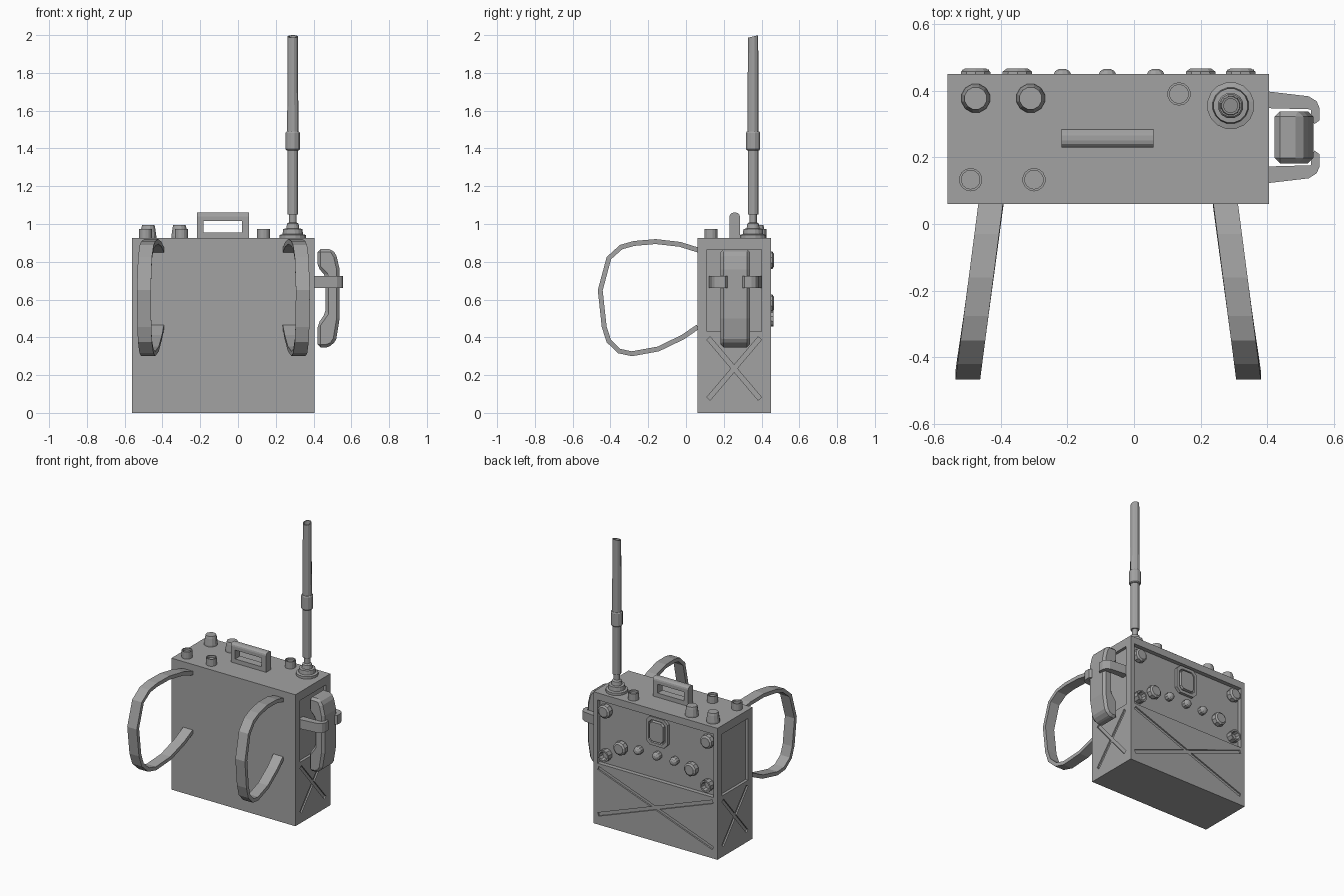
import bpy, bmesh, math
from mathutils import Vector, Matrix

if "Cube" in bpy.data.objects:
    bpy.data.objects.remove(bpy.data.objects["Cube"])

grey = bpy.data.materials.new("mid_grey")
grey.diffuse_color = (0.36, 0.36, 0.36, 1)
grey.use_nodes = True
grey.node_tree.nodes["Principled BSDF"].inputs["Base Color"].default_value = grey.diffuse_color
CX, CY = -0.0775, 0.255          # body centre


def finish(name, bm):
    bmesh.ops.recalc_face_normals(bm, faces=bm.faces)
    me = bpy.data.meshes.new(name)
    bm.to_mesh(me)
    bm.free()
    me.materials.append(grey)
    ob = bpy.data.objects.new(name, me)
    bpy.context.collection.objects.link(ob)
    return ob


def box(name, lo, hi, rot=None):
    lo, hi = Vector(lo), Vector(hi)
    bm = bmesh.new()
    bmesh.ops.create_cube(bm, size=1)
    bmesh.ops.scale(bm, vec=hi - lo, verts=bm.verts)
    if rot:
        bmesh.ops.transform(bm, matrix=rot, verts=bm.verts)
    bmesh.ops.translate(bm, vec=(lo + hi) / 2, verts=bm.verts)
    return finish(name, bm)


def loft(name, rings, caps=True):
    bm = bmesh.new()
    vs = [[bm.verts.new(p) for p in r] for r in rings]
    n = len(vs[0])
    for a, b in zip(vs, vs[1:]):
        for i in range(n):
            bm.faces.new((a[i], a[(i + 1) % n], b[(i + 1) % n], b[i]))
    if caps:
        bm.faces.new(vs[0])
        bm.faces.new(vs[-1])
    return finish(name, bm)


def lathe(name, loc, profile, seg=12, back=False):
    """Turned part along +z, or along +y when back is set."""
    rings = []
    for r, h in profile:
        ring = []
        for i in range(seg):
            a = 2 * math.pi * (i + 0.5) / seg
            c, s = r * math.cos(a), r * math.sin(a)
            ring.append(Vector(loc) + Vector((c, h, s) if back else (c, s, h)))
        rings.append(ring)
    return loft(name, rings)


def bevel(ob, width, segments=1):
    m = ob.modifiers.new("bevel", 'BEVEL')
    m.width, m.segments, m.limit_method = width, segments, 'ANGLE'


def cut(ob, cutter):
    m = ob.modifiers.new("cut", 'BOOLEAN')
    m.operation, m.solver, m.object = 'DIFFERENCE', 'EXACT', cutter
    bpy.context.view_layer.objects.active = ob
    bpy.ops.object.modifier_apply(modifier=m.name)
    bpy.data.objects.remove(cutter)


# Case with recessed upper panels and crossed grooves below
case = box("case", (-0.56, 0.06, 0), (0.405, 0.45, 0.925))
cut(case, box("cutter", (-0.53, 0.42, 0.43), (0.375, 0.6, 0.875)))
for x in (-0.56, 0.405):
    cut(case, box("cutter", (x - 0.02, 0.11, 0.43), (x + 0.02, 0.4, 0.865)))
for s in (1, -1):
    rot = Matrix.Rotation(s * math.atan2(0.33, 0.9), 4, 'Y')
    cut(case, box("cutter", (CX - 0.475, 0.44, 0.223), (CX + 0.475, 0.46, 0.247), rot))
    rot = Matrix.Rotation(s * math.atan2(0.33, 0.28), 4, 'X')
    for x in (-0.56, 0.405):
        cut(case, box("cutter", (x - 0.01, CY - 0.21, 0.223), (x + 0.01, CY + 0.21, 0.247), rot))

# Knobs and sockets on the back panel
big = [(0.042, 0), (0.048, 0.012), (0.046, 0.038), (0.034, 0.047)]
small = [(0.028, 0), (0.028, 0.03), (0.022, 0.04), (0.01, 0.046)]
socket = [(0.04, 0), (0.042, 0.045), (0.031, 0.045), (0.027, 0.012)]
for i, (x, z) in enumerate([(0.32, 0.808), (-0.475, 0.808), (0.2, 0.58), (-0.35, 0.58)]):
    lathe(f"panel_knob_{i}", (x, 0.419, z), big, 10, True)
for i, x in enumerate((0.065, -0.08, -0.215)):
    lathe(f"panel_button_{i}", (x, 0.419, 0.598), small, 10, True)
for i, x in enumerate((0.32, -0.475)):
    lathe(f"panel_socket_{i}", (x, 0.419, 0.498), socket, 10, True)


# Gauge with a clipped-corner rim and raised screen
def octagon(w, h, c, y):
    pts = [(w, h - c), (w - c, h), (c - w, h), (-w, h - c),
           (-w, c - h), (c - w, -h), (w - c, -h), (w, c - h)]
    return [(-0.08 + a, y, 0.765 + b) for a, b in pts]


loft("gauge", [octagon(0.085, 0.1, 0.03, 0.419), octagon(0.085, 0.1, 0.03, 0.44),
               octagon(0.064, 0.079, 0.022, 0.44), octagon(0.06, 0.075, 0.02, 0.428),
               octagon(0.056, 0.071, 0.02, 0.428), octagon(0.052, 0.067, 0.018, 0.446)])

# Knobs and sockets on the lid
for i, x in enumerate((-0.475, -0.31)):
    lathe(f"lid_knob_{i}", (x, 0.377, 0.924),
          [(0.044, 0), (0.044, 0.012), (0.038, 0.055), (0.034, 0.07)], 12)
for i, (x, y) in enumerate([(0.135, 0.39), (-0.49, 0.133), (-0.3, 0.133)]):
    lathe(f"lid_socket_{i}", (x, y, 0.924),
          [(0.035, 0), (0.035, 0.05), (0.028, 0.05), (0.028, 0.035)], 14)

# Carry handle
handle = box("carry_handle", (-0.217, 0.23, 0.92), (0.058, 0.285, 1.06))
cut(handle, box("cutter", (-0.183, 0.1, 0.955), (0.021, 0.4, 1.017)))
m = bmesh.new()
m.from_mesh(handle.data)
top = [e for e in m.edges if all(v.co.z > 1.05 for v in e.verts)
       and abs(e.verts[0].co.y - e.verts[1].co.y) < 0.01]
bmesh.ops.bevel(m, geom=top, offset=0.02, segments=3, profile=0.5, affect='EDGES')
m.to_mesh(handle.data)
m.free()

# Antenna: stepped base, rod, sleeve and slanted hollow tip
lathe("antenna_base", (0.29, 0.355, 0.924),
      [(0.071, 0), (0.071, 0.018), (0.055, 0.022), (0.052, 0.05), (0.035, 0.052),
       (0.031, 0.078), (0.02, 0.085), (0.02, 0.135)], 16)
lathe("antenna_lower_rod", (0.29, 0.355, 1.05), [(0.029, 0), (0.029, 0.36)], 12)
lathe("antenna_sleeve", (0.29, 0.355, 1.39),
      [(0.034, 0), (0.039, 0.006), (0.039, 0.093), (0.034, 0.1)], 12)
tip = lathe("antenna_upper_rod", (0.29, 0.355, 1.48),
            [(0.031, 0), (0.028, 0.513), (0.021, 0.513), (0.021, 0.48)], 12)
for v in tip.data.vertices:
    if v.co.z > 1.9:
        v.co.z += (v.co.y - 0.355) * 0.25

# Shoulder straps: outer path (y, z) swept as a flat band, mirrored
path = [(0.07, 0.874), (-0.03, 0.905), (-0.16, 0.92), (-0.276, 0.91), (-0.35, 0.889),
        (-0.42, 0.825), (-0.467, 0.65), (-0.446, 0.454), (-0.42, 0.374), (-0.36, 0.316),
        (-0.286, 0.3), (-0.143, 0.326), (-0.01, 0.39), (0.07, 0.445)]
pts = [Vector(p) for p in path]
for side, name in ((1, "left_strap"), (-1, "right_strap")):
    rings = []
    for i, p in enumerate(pts):
        t = (pts[min(i + 1, len(pts) - 1)] - pts[max(i - 1, 0)]).normalized()
        q = p + Vector((-t.y, t.x)) * 0.026      # inner side of the loop
        xc = -0.43 + (p.x - 0.06) * 0.13 - CX
        rings.append([(CX + side * (xc + d), a.x, a.y)
                      for d, a in ((-0.037, p), (0.037, p), (0.037, q), (-0.037, q))])
    loft(name, rings)

# Handset: side profile (x, z) extruded across y
prof = [(0.422, 0.867), (0.5, 0.867), (0.522, 0.83), (0.538, 0.76), (0.538, 0.5),
        (0.52, 0.39), (0.5, 0.358), (0.47, 0.347), (0.422, 0.347), (0.422, 0.47),
        (0.464, 0.53), (0.464, 0.725), (0.422, 0.77)]
handset = loft("handset", [[(x, y, z) for x, z in prof] for y in (0.182, 0.338)])
bevel(handset, 0.016)

# Clip arms gripping the handset, plan profile (x, y) mirrored
arm = [(0.38, 0.4), (0.524, 0.383), (0.548, 0.368), (0.557, 0.347), (0.557, 0.311),
       (0.542, 0.3), (0.533, 0.311), (0.53, 0.344), (0.38, 0.348)]
for s, name in ((1, "rear_clip"), (-1, "front_clip")):
    loft(name, [[(x, 0.26 + s * (y - 0.26), z) for x, y in arm] for z in (0.66, 0.725)])
